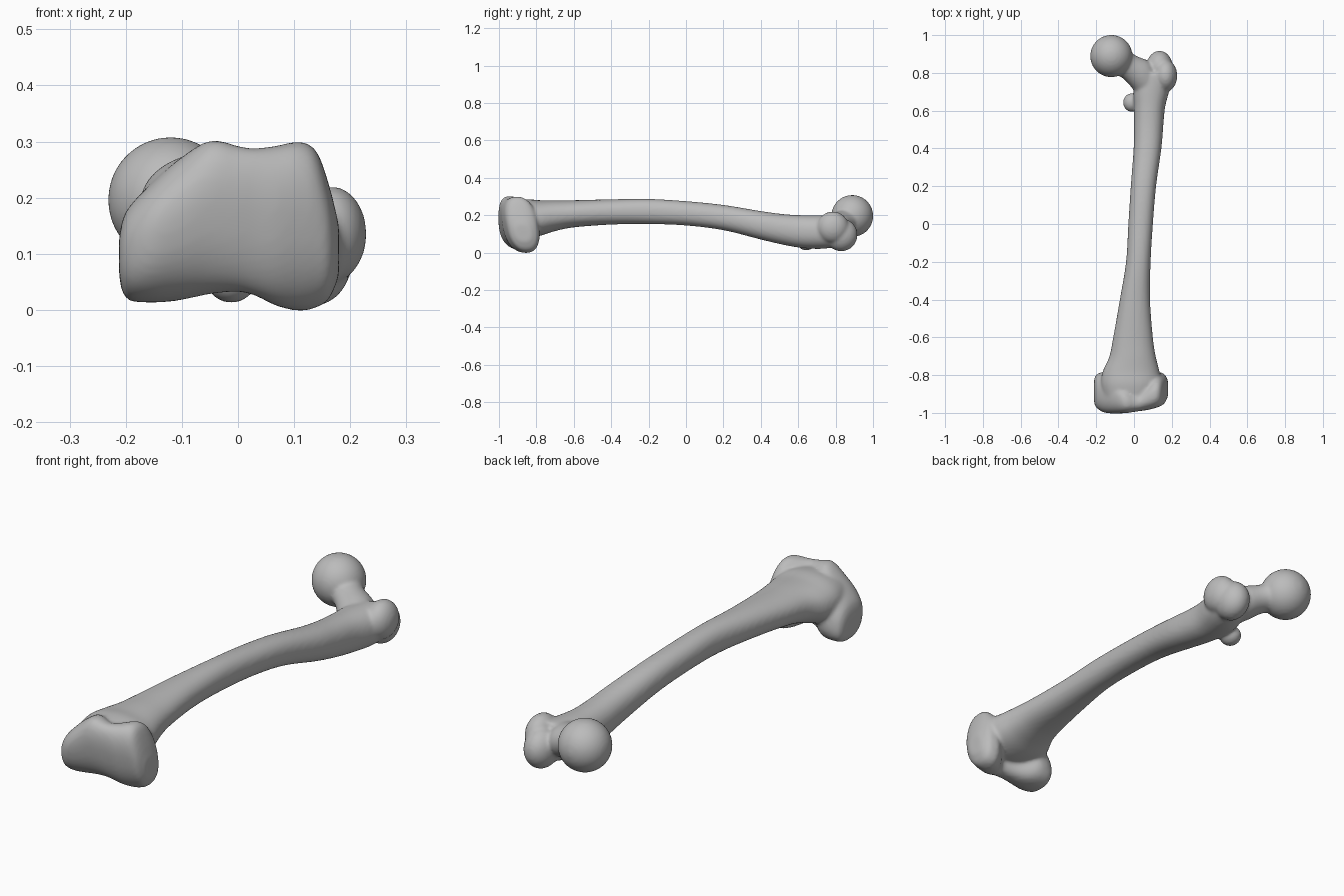
import bpy, bmesh, math
from mathutils import Vector, Matrix

if "Cube" in bpy.data.objects:
    bpy.data.objects.remove(bpy.data.objects["Cube"])

bone = bpy.data.materials.new("bone_grey")
bone.diffuse_color = (0.5, 0.5, 0.5, 1)
bone.use_nodes = True
bone.node_tree.nodes["Principled BSDF"].inputs["Base Color"].default_value = bone.diffuse_color
parts = []


def add_part(name, bm):
    bmesh.ops.recalc_face_normals(bm, faces=bm.faces[:])
    me = bpy.data.meshes.new(name)
    bm.to_mesh(me)
    bm.free()
    ob = bpy.data.objects.new(name, me)
    bpy.context.collection.objects.link(ob)
    parts.append(ob)
    return ob


def resample(rows, n=5):
    """Catmull-Rom interpolation between the given stations."""
    out = []
    for i in range(len(rows) - 1):
        a, b, c, d = (rows[max(0, min(len(rows) - 1, i + k))] for k in (-1, 0, 1, 2))
        for s in range(n):
            t = s / n
            out.append([0.5 * (2 * q + (r - p) * t + (2 * p - 5 * q + 4 * r - w) * t * t
                               + (3 * q - p - 3 * r + w) * t ** 3)
                        for p, q, r, w in zip(a, b, c, d)])
    out.append(rows[-1])
    return out


def loft(name, rings):
    bm = bmesh.new()
    loops = [[bm.verts.new(p) for p in ring] for ring in rings]
    n = len(loops[0])
    for a, b in zip(loops, loops[1:]):
        for i in range(n):
            bm.faces.new((a[i], a[(i + 1) % n], b[(i + 1) % n], b[i]))
    bm.faces.new(loops[0])
    bm.faces.new(loops[-1])
    return add_part(name, bm)


def oval(a0, a1, b0, b1, power=1.0, n=40):
    """Rounded section filling the given bounds; power < 1 is boxier."""
    pts = []
    for i in range(n):
        t = 2 * math.pi * i / n
        c, s = math.cos(t), math.sin(t)
        pts.append(((a0 + a1) / 2 + (a1 - a0) / 2 * math.copysign(abs(c) ** power, c),
                    (b0 + b1) / 2 + (b1 - b0) / 2 * math.copysign(abs(s) ** power, s)))
    return pts


def ball(name, centre, radii):
    bm = bmesh.new()
    mat = Matrix.Translation(centre) @ Matrix.Diagonal((*radii, 1))
    bmesh.ops.create_uvsphere(bm, u_segments=40, v_segments=24, radius=1, matrix=mat)
    return add_part(name, bm)


# Shaft: y, x min, x max, z min, z max
shaft = [
    (-0.93, -0.16, 0.13, 0.09, 0.275),
    (-0.85, -0.175, 0.145, 0.08, 0.285),
    (-0.78, -0.165, 0.135, 0.09, 0.28),
    (-0.70, -0.13, 0.115, 0.115, 0.28),
    (-0.60, -0.11, 0.10, 0.135, 0.28),
    (-0.40, -0.075, 0.085, 0.15, 0.285),
    (-0.20, -0.042, 0.088, 0.153, 0.287),
    (0.00, -0.03, 0.10, 0.145, 0.275),
    (0.20, -0.017, 0.117, 0.12, 0.255),
    (0.40, -0.002, 0.145, 0.07, 0.222),
    (0.52, 0.0, 0.155, 0.042, 0.206),
    (0.62, 0.0, 0.165, 0.025, 0.20),
    (0.72, 0.0, 0.19, 0.02, 0.20),
    (0.80, 0.04, 0.20, 0.03, 0.20),
]
loft("shaft", [[(x, r[0], z) for x, z in oval(*r[1:], 0.9)] for r in resample(shaft)])

# Knee end, two rounded lobes with a notch behind: x, y min, y max, z min, z max
knee = [
    (-0.212, -0.94, -0.83, 0.06, 0.13),
    (-0.20, -0.97, -0.80, 0.02, 0.175),
    (-0.16, -0.995, -0.785, 0.013, 0.22),
    (-0.11, -1.0, -0.79, 0.016, 0.265),
    (-0.05, -0.997, -0.84, 0.028, 0.302),
    (0.0, -0.99, -0.865, 0.032, 0.292),
    (0.03, -0.985, -0.865, 0.025, 0.288),
    (0.07, -0.98, -0.82, 0.006, 0.293),
    (0.11, -0.97, -0.79, -0.002, 0.30),
    (0.14, -0.96, -0.79, 0.004, 0.283),
    (0.163, -0.945, -0.80, 0.02, 0.22),
    (0.18, -0.91, -0.83, 0.06, 0.15),
]
loft("knee_end", [[(r[0], y + 0.16 * ((r[3] + r[4]) / 2 - z), z)
                   for y, z in oval(*r[1:], 0.85)] for r in resample(knee, 4)])

# Neck: centre and radius along a path from the ball joint into the shaft
neck = [(-0.11, 0.885, 0.19, 0.08), (-0.03, 0.835, 0.165, 0.069),
        (0.04, 0.785, 0.135, 0.084), (0.10, 0.70, 0.11, 0.08)]
side = Vector((0.54, 0.84, 0))
up = Vector((0.2, -0.13, 0.97))
loft("neck", [[Vector(r[:3]) + side * a + up * b * 0.88
               for a, b in oval(-r[3], r[3], -r[3], r[3])] for r in resample(neck)])

# Ball joint and the bony knobs beside it
ball("ball_joint", (-0.12, 0.889, 0.196), (0.112, 0.112, 0.112))
ball("outer_knob_rear", (0.135, 0.83, 0.095), (0.07, 0.087, 0.088))
ball("outer_knob_side", (0.167, 0.785, 0.135), (0.062, 0.085, 0.085))
ball("inner_knob", (-0.012, 0.643, 0.056), (0.046, 0.05, 0.044))

# Fuse the parts into one continuous smooth surface
for ob in parts:
    ob.select_set(True)
bpy.context.view_layer.objects.active = parts[0]
bpy.ops.object.join()
thigh_bone = bpy.context.view_layer.objects.active
thigh_bone.name = "thigh_bone"
thigh_bone.data.materials.clear()
thigh_bone.data.materials.append(bone)
fuse = thigh_bone.modifiers.new("fuse", 'REMESH')
fuse.mode = 'VOXEL'
fuse.voxel_size = 0.008
fuse.use_smooth_shade = True
soften = thigh_bone.modifiers.new("soften", 'SMOOTH')
soften.factor = 0.5
soften.iterations = 8
